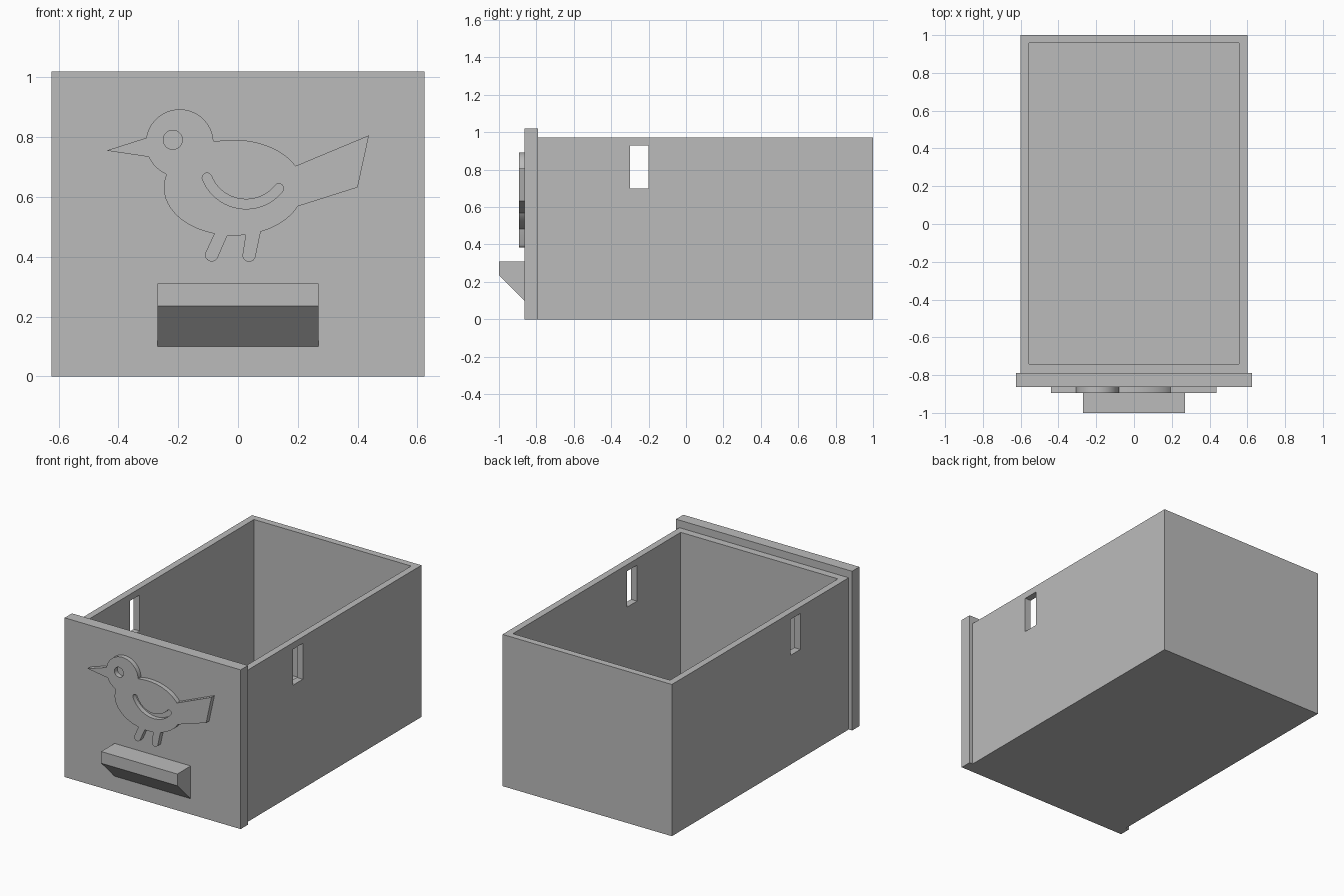
import bpy
import bmesh
from math import cos, sin, radians

cube = bpy.data.objects.get("Cube")
if cube:
    bpy.data.objects.remove(cube, do_unlink=True)

grey = bpy.data.materials.new("plain grey")
grey.use_nodes = True
COLOUR = (0.5, 0.5, 0.5, 1)
grey.diffuse_color = COLOUR
grey.node_tree.nodes["Principled BSDF"].inputs["Base Color"].default_value = COLOUR


def prism(name, profile, x0, x1):
    """Extrude a (y, z) profile from x0 to x1."""
    bm = bmesh.new()
    face = bm.faces.new([bm.verts.new((x0, y, z)) for y, z in profile])
    side = bmesh.ops.extrude_face_region(bm, geom=[face])["geom"]
    verts = [v for v in side if isinstance(v, bmesh.types.BMVert)]
    bmesh.ops.translate(bm, verts=verts, vec=(x1 - x0, 0, 0))
    bmesh.ops.recalc_face_normals(bm, faces=bm.faces)
    mesh = bpy.data.meshes.new(name)
    bm.to_mesh(mesh)
    bm.free()
    mesh.materials.append(grey)
    obj = bpy.data.objects.new(name, mesh)
    bpy.context.collection.objects.link(obj)
    return obj


def box(name, half_x, y0, y1, z0, z1):
    return prism(name, [(y0, z0), (y1, z0), (y1, z1), (y0, z1)], -half_x, half_x)


def activate(obj):
    bpy.ops.object.select_all(action="DESELECT")
    obj.select_set(True)
    bpy.context.view_layer.objects.active = obj


def cut(obj, cutter):
    mod = obj.modifiers.new("cut", "BOOLEAN")
    mod.operation = "DIFFERENCE"
    mod.solver = "EXACT"
    mod.object = cutter
    activate(obj)
    bpy.ops.object.modifier_apply(modifier=mod.name)
    bpy.data.objects.remove(cutter, do_unlink=True)


def arc(cx, cz, rx, rz, start, end, steps=16):
    angles = [radians(start + (end - start) * i / steps) for i in range(steps + 1)]
    return [(cx + rx * cos(a), cz + rz * sin(a)) for a in angles]


# Open drawer box with a slot through both sides
drawer = box("drawer_box", 0.6, -0.79, 1, 0, 0.972)
cut(drawer, box("cavity_cutter", 0.557, -0.742, 0.957, 0.045, 1.2))
cut(drawer, box("slot_cutter", 0.7, -0.3, -0.2, 0.70, 0.93))

# Front panel and the wedge-shaped pull
box("front_panel", 0.624, -0.864, -0.79, 0, 1.02)
prism("pull_handle", [(-0.86, 0.1), (-0.864, 0.1), (-1, 0.235), (-1, 0.31), (-0.86, 0.31)],
      -0.27, 0.27)


# Raised bird: head, beak, body, legs and tail as one outline
def head(a, b):
    return arc(-0.195, 0.78, 0.113, 0.113, a, b, 32)


def body(a, b):
    return arc(-0.015, 0.631, 0.233, 0.16, a, b)


def foot(x, z):
    return arc(x, z, 0.022, 0.022, 160, 340)


outline = (body(27, 106) + head(4, 171) + [(-0.44, 0.755)] + head(204, 246)
           + body(166, 254) + foot(-0.088, 0.406)
           + body(265, 280) + foot(0.037, 0.405)
           + body(293, 337) + [(0.4, 0.632), (0.438, 0.806)])
eye = arc(-0.218, 0.791, 0.032, 0.032, 0, 348, 29)

# Wing groove: a crescent slot with round ends
WX, WZ, R, W = 0.027, 0.717, 0.141, 0.016


def wing_end(angle, turn):
    a = radians(angle)
    return arc(WX + R * cos(a), WZ + R * sin(a), W, W, turn, turn + 180, 10)


wing = (arc(WX, WZ, R + W, R + W, 202, 321, 32) + wing_end(321, 321)[1:-1]
        + arc(WX, WZ, R - W, R - W, 321, 202, 32) + wing_end(202, 22)[1:-1])

curve = bpy.data.curves.new("bird_relief", "CURVE")
curve.dimensions = "2D"
curve.fill_mode = "BOTH"
curve.extrude = 0.018
for loop in (outline, eye, wing):
    spline = curve.splines.new("POLY")
    spline.points.add(len(loop) - 1)
    for point, (x, z) in zip(spline.points, loop):
        point.co = (x, z, 0, 1)
    spline.use_cyclic_u = True
curve.materials.append(grey)
bird = bpy.data.objects.new("bird_relief", curve)
bpy.context.collection.objects.link(bird)
bird.location.y = -0.876
bird.rotation_euler.x = radians(90)
activate(bird)
bpy.ops.object.convert(target="MESH")

# Weld the relief, then smooth only its curved rims
bm = bmesh.new()
bm.from_mesh(bird.data)
bmesh.ops.remove_doubles(bm, verts=bm.verts, dist=0.0002)
bmesh.ops.recalc_face_normals(bm, faces=bm.faces)
bm.to_mesh(bird.data)
bm.free()
activate(bird)
bpy.ops.object.shade_smooth_by_angle(angle=radians(30))
